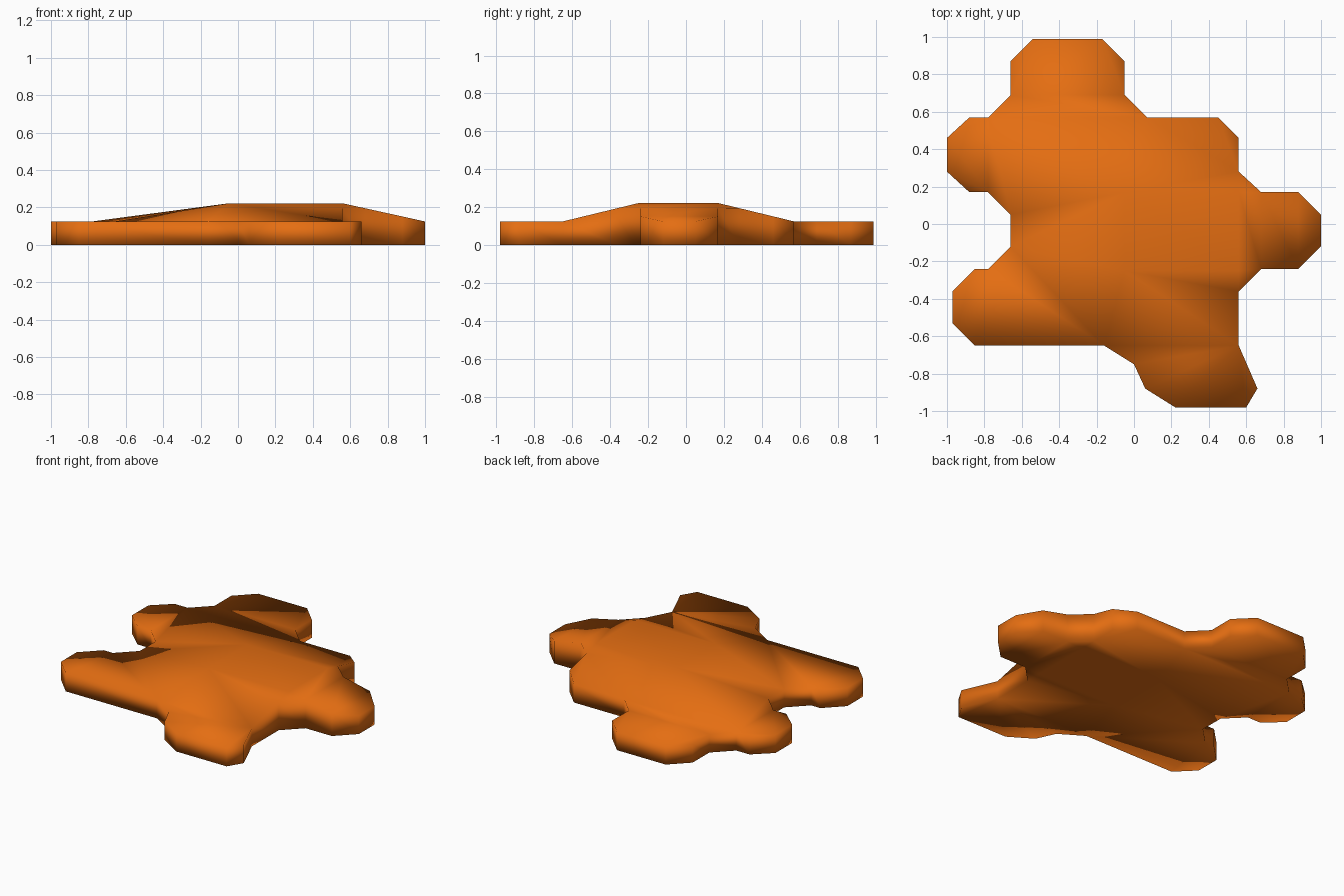
import bpy
import bmesh
from mathutils import Vector
from mathutils.geometry import delaunay_2d_cdt

cube = bpy.data.objects.get("Cube")
if cube:
    bpy.data.objects.remove(cube, do_unlink=True)

RIM, PEAK = 0.125, 0.222

# Outline of each lobe, counterclockwise, in hundredths of a unit
LOBES = {
    "right_arm": [(56, -36), (68, -24), (88, -24), (100, -12), (100, 5), (88, 17), (68, 17)],
    "back_shoulder": [(56, 28), (56, 46), (45, 57), (7, 57)],
    "back_lobe": [(-5, 69), (-5, 87), (-17, 99), (-54, 99), (-66, 87), (-66, 69)],
    "upper_lobe": [(-78, 57), (-88, 57), (-100, 46), (-100, 28), (-88, 17), (-78, 17)],
    "waist": [(-66, 5), (-66, -12)],
    "lower_lobe": [(-78, -24), (-85, -24), (-97, -36), (-97, -53), (-85, -65), (-16, -65)],
    "front_foot": [(0, -75), (6, -88), (22, -98), (60, -98), (66, -88), (56, -65)],
}
# Raised flat area in the middle
PLATEAU = [(-5, -25), (56, -25), (56, 17), (-5, 17)]
# Fold lines where the slopes meet the low lobes
FOLDS = [((-16, -65), (56, -65)), ((-78, 57), (7, 57))]


def ramp(value, low, start, end, high):
    """Rise from low to start, stay level, and fall from end to high."""
    up = (value - low) / (start - low)
    down = (high - value) / (high - end)
    return max(0.0, min(1.0, up, down))


def top_height(p):
    slope = min(ramp(p.x, -0.66, -0.05, 0.56, 1.0),
                ramp(p.y, -0.65, -0.25, 0.17, 0.57))
    return RIM + (PEAK - RIM) * slope


def loop_edges(first, count):
    return [(first + i, first + (i + 1) % count) for i in range(count)]


# Triangulate the outline together with the plateau and fold lines
outline = [p for lobe in LOBES.values() for p in lobe]
points = outline + PLATEAU
edges = loop_edges(0, len(outline)) + loop_edges(len(outline), len(PLATEAU))
edges += [(points.index(a), points.index(b)) for a, b in FOLDS]
coords = [Vector(p) / 100 for p in points]
flat, _, triangles, *_ = delaunay_2d_cdt(coords, edges, [], 0, 1e-5)


def inside(p):
    """Even-odd test against the outline."""
    hit = False
    for a, b in loop_edges(0, len(outline)):
        a, b = coords[a], coords[b]
        if (a.y > p.y) != (b.y > p.y):
            if p.x < a.x + (p.y - a.y) * (b.x - a.x) / (b.y - a.y):
                hit = not hit
    return hit


# Sloped top and flat underside share the same layout
bm = bmesh.new()
top = [bm.verts.new((p.x, p.y, top_height(p))) for p in flat]
base = [bm.verts.new((p.x, p.y, 0)) for p in flat]
for tri in triangles:
    centre = sum((flat[i] for i in tri), Vector((0, 0))) / len(tri)
    if inside(centre):
        bm.faces.new([top[i] for i in tri])
        bm.faces.new([base[i] for i in reversed(tri)])

# Upright walls join the two rims
twin = dict(zip(top, base))
for edge in [e for e in bm.edges if e.is_boundary and e.verts[0] in twin]:
    a, b = edge.verts
    bm.faces.new((a, b, twin[b], twin[a]))
bmesh.ops.delete(bm, geom=[v for v in bm.verts if not v.link_faces], context="VERTS")
bmesh.ops.recalc_face_normals(bm, faces=bm.faces[:])
for face in bm.faces:
    face.smooth = True

mesh = bpy.data.meshes.new("splat_body")
bm.to_mesh(mesh)
bm.free()
body = bpy.data.objects.new("splat_body", mesh)
bpy.context.collection.objects.link(body)

# Single orange colour
orange = bpy.data.materials.new("orange")
orange.use_nodes = True
colour = (0.78, 0.155, 0.006, 1)
orange.diffuse_color = colour
orange.node_tree.nodes["Principled BSDF"].inputs["Base Color"].default_value = colour
mesh.materials.append(orange)
